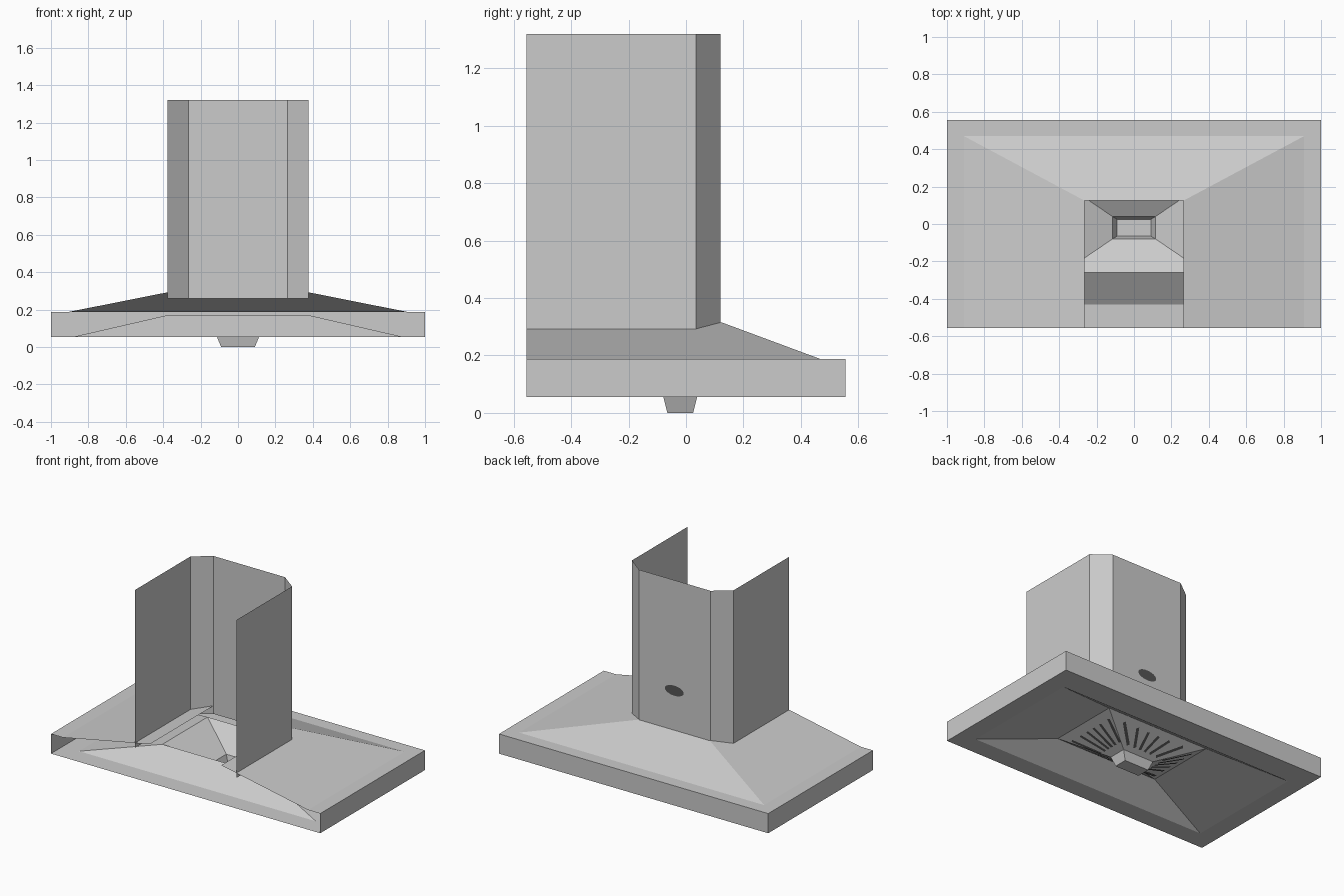
import bpy, math

if "Cube" in bpy.data.objects:
    bpy.data.objects.remove(bpy.data.objects["Cube"])


def material(name, v):
    m = bpy.data.materials.new(name)
    m.diffuse_color = (v, v, v, 1)
    m.use_nodes = True
    m.node_tree.nodes["Principled BSDF"].inputs["Base Color"].default_value = m.diffuse_color
    return m


STEEL = material("brushed_steel", 0.6)
DARK = material("dark_opening", 0.09)


def make(name, verts, faces, mat):
    me = bpy.data.meshes.new(name)
    me.from_pydata(verts, [], faces)
    me.materials.append(mat)
    ob = bpy.data.objects.new(name, me)
    bpy.context.collection.objects.link(ob)
    return ob


def skin(name, rings, closed, mat, flip=False, cap=False):
    """Join a stack of equal-sized rings with quads."""
    n = len(rings[0])
    verts = [p for r in rings for p in r]
    faces = []
    for k in range(len(rings) - 1):
        for i in range(n if closed else n - 1):
            j = (i + 1) % n
            f = (k * n + i, k * n + j, (k + 1) * n + j, (k + 1) * n + i)
            faces.append(f[::-1] if flip else f)
    if cap:
        last = tuple(range((len(rings) - 1) * n, len(rings) * n))
        faces.append(last[::-1] if flip else last)
    return make(name, verts, faces, mat)


FRONT = -0.556


def u_ring(x, y, z):
    return [(x, FRONT, z), (x, y, z), (-x, y, z), (-x, FRONT, z)]


def rect(x, y0, y1, z):
    return [(x, y0, z), (x, y1, z), (-x, y1, z), (-x, y0, z)]


# Hood shell: rim, narrow ledge and hipped slopes, open on the wall side
skin("hood_shell", [u_ring(1, 0.556, 0.055), u_ring(1, 0.556, 0.187),
                    u_ring(0.91, 0.47, 0.187), u_ring(0.265, 0.125, 0.315)],
     False, STEEL)

# Underside pan: flange, raised slopes, funnel and closed cup
skin("underside_pan", [rect(1, FRONT, 0.556, 0.055), rect(0.88, -0.43, 0.39, 0.055),
                       rect(0.38, -0.26, 0.22, 0.17), rect(0.115, -0.08, 0.04, 0.06),
                       rect(0.09, -0.065, 0.025, 0.0)],
     True, STEEL, flip=True, cap=True)

# Chimney: three-sided sheet with chamfered corners
half = [(0.377, FRONT), (0.377, 0.035), (0.265, 0.12)]
profile = half + [(-x, y) for x, y in reversed(half)]
skin("chimney", [[(x, y, z) for x, y in profile] for z in (0.26, 1.32)], False, STEEL)

# Oval opening on the chimney's outer panel
oval = [(0.07 * math.cos(a), 0.124, 0.58 + 0.034 * math.sin(a))
        for a in (-math.tau * i / 24 for i in range(24))]
make("chimney_opening", oval, [tuple(range(24))], DARK)


# Radial vent slots following the underside of the funnel
def funnel_t(x, y):
    return max((abs(x) - 0.115) / 0.265, (abs(y) - 0.06) / 0.18)


verts, faces = [], []
COUNT, STEPS, W = 24, 6, 0.009
for i in range(COUNT):
    a = math.tau * (i + 0.5) / COUNT
    dx, dy = math.cos(a) * 1.25, math.sin(a) * 0.85
    length = math.hypot(dx, dy)
    dx, dy = dx / length, dy / length

    def reach(t):
        return min((0.115 + 0.265 * t) / max(abs(dx), 1e-6),
                   (0.06 + 0.18 * t) / max(abs(dy), 1e-6))

    r0, r1 = reach(0.2), reach(0.8)
    base = len(verts)
    for s in range(STEPS + 1):
        r = r0 + (r1 - r0) * s / STEPS
        for side in (-1, 1):
            x, y = dx * r - dy * W * side, dy * r + dx * W * side
            verts.append((x, y - 0.02, 0.06 + 0.11 * funnel_t(x, y) - 0.005))
    for s in range(STEPS):
        b = base + 2 * s
        faces.append((b, b + 1, b + 3, b + 2))
make("vent_slots", verts, faces, DARK)
